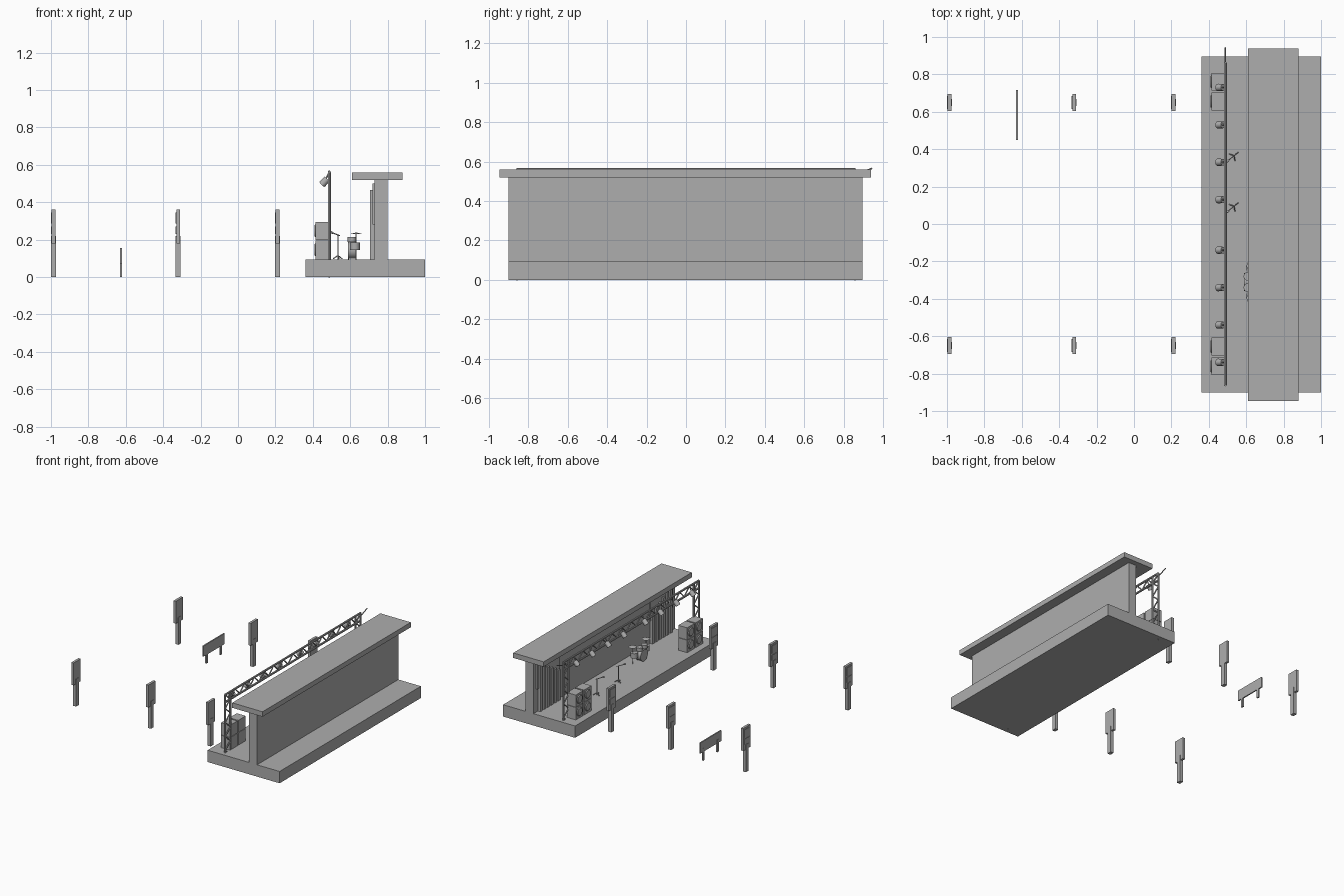
import bpy, math
from mathutils import Vector

if "Cube" in bpy.data.objects:
    bpy.data.objects.remove(bpy.data.objects["Cube"], do_unlink=True)

grey = bpy.data.materials.new("plain_grey")
grey.use_nodes = True
GREY = (0.42, 0.42, 0.42, 1)
grey.diffuse_color = GREY
grey.node_tree.nodes["Principled BSDF"].inputs["Base Color"].default_value = GREY


def finish(name):
    ob = bpy.context.object
    ob.name = name
    ob.data.materials.append(grey)
    return ob


def box(name, x0, x1, y0, y1, z0, z1):
    bpy.ops.mesh.primitive_cube_add(size=1, location=((x0 + x1) / 2, (y0 + y1) / 2, (z0 + z1) / 2))
    ob = finish(name)
    ob.scale = (x1 - x0, y1 - y0, z1 - z0)
    return ob


def rod(name, a, b, r, sides=8, r2=None):
    a, b = Vector(a), Vector(b)
    d = b - a
    bpy.ops.mesh.primitive_cone_add(vertices=sides, radius1=r, radius2=r if r2 is None else r2,
                                    depth=d.length, location=(a + b) / 2)
    ob = finish(name)
    ob.rotation_euler = d.to_track_quat('Z', 'Y').to_euler()
    if sides > 8:
        bpy.ops.object.shade_smooth_by_angle(angle=math.radians(40))
    return ob


# Stage shell
FLOOR = 0.095
box("stage_floor", 0.36, 1.0, -0.9, 0.895, 0, FLOOR)
box("back_wall", 0.73, 0.80, -0.9, 0.895, FLOOR, 0.52)
box("roof", 0.61, 0.88, -0.945, 0.938, 0.52, 0.56)

# Stepped slats on the back wall, tallest at the outside
for side in (-1, 1):
    for i in range(6):
        y = side * (0.60 + i * 0.045)
        box("wall_slat", 0.707, 0.73, y - 0.014, y + 0.014, FLOOR, 0.34 + i * 0.025)
    box("wall_backing", 0.72, 0.73, side * 0.72 - 0.14, side * 0.72 + 0.14, 0.28, 0.5)

# Lattice truss: two towers and a top beam
TX, OUT, INN, TOP, LOW = 0.488, 0.86, 0.795, 0.56, 0.50


def lattice(name, start, end, across, count):
    """Two rails joined by a zigzag of thin braces."""
    start, end, across = Vector(start), Vector(end), Vector(across)
    rod(name + "_rail", start, end, 0.008)
    rod(name + "_rail", start + across, end + across, 0.008)
    for i in range(count):
        p = start.lerp(end, i / count)
        q = start.lerp(end, (i + 1) / count)
        if i % 2:
            p += across
        else:
            q += across
        rod(name + "_brace", p, q, 0.005, 6)


for side in (-1, 1):
    lattice("truss_tower", (TX, side * OUT, 0), (TX, side * OUT, TOP), (0, side * (INN - OUT), 0), 10)
lattice("truss_beam", (TX, -OUT, TOP), (TX, OUT, TOP), (0, 0, LOW - TOP), 28)
rod("loose_brace", (TX, 0.85, 0.53), (TX, 0.944, 0.566), 0.004, 6)

# Spotlights under the beam
for y in (0.73, 0.53, 0.33, 0.13, -0.14, -0.34, -0.54, -0.74):
    rod("spotlight", (0.477, y, 0.525), (0.449, y, 0.495), 0.018, 16, 0.02)
    rod("spotlight_lens", (0.452, y, 0.498), (0.447, y, 0.4925), 0.015, 16)
    rod("spotlight_arm", (0.468, y, 0.52), (TX, y, TOP), 0.004, 6)

# Loudspeaker stacks with cones on the audience side
for side in (-1, 1):
    for y in (0.655, 0.76):
        yc = side * y
        for z0, z1 in ((FLOOR, 0.195), (0.198, 0.295)):
            box("speaker_cabinet", 0.415, 0.494, yc - 0.047, yc + 0.047, z0, z1)
            zc = (z0 + z1) / 2
            rod("speaker_cone", (0.416, yc, zc), (0.409, yc, zc), 0.036, 20, 0.03)

# Microphone stands on tripods
for y in (0.365, 0.095):
    rod("mic_pole", (0.535, y, FLOOR), (0.535, y, 0.225), 0.003, 6)
    rod("mic_boom", (0.545, y + 0.008, 0.221), (0.5, y - 0.028, 0.238), 0.003, 6)
    rod("microphone", (0.506, y - 0.024, 0.236), (0.493, y - 0.034, 0.241), 0.006, 10)
    for k in range(3):
        a = k * math.tau / 3 + 0.7
        rod("mic_leg", (0.535, y, 0.115),
            (0.535 + 0.028 * math.cos(a), y + 0.028 * math.sin(a), FLOOR + 0.003), 0.003, 6)

# Drum kit
DY = -0.31
rod("bass_drum", (0.593, DY, 0.142), (0.628, DY, 0.142), 0.044, 24)
for s in (-1, 1):
    rod("bass_drum_hoop", (0.61 + s * 0.017, DY, 0.142), (0.61 + s * 0.021, DY, 0.142), 0.047, 24)
    rod("tom", (0.609, DY + s * 0.03, 0.188), (0.609, DY + s * 0.03, 0.215), 0.023, 20)
    rod("side_drum", (0.625, DY + s * 0.075, 0.145), (0.625, DY + s * 0.075, 0.185), 0.026, 20)
    rod("cymbal_pole", (0.632, DY + s * 0.085, FLOOR), (0.632, DY + s * 0.085, 0.238), 0.003, 6)
    rod("cymbal", (0.632, DY + s * 0.085, 0.231), (0.632, DY + s * 0.085, 0.237), 0.03, 20, 0.006)

# Signposts with raised panels on the face turned from the stage
for x in (-0.986, -0.32, 0.211):
    for y in (-0.65, 0.65):
        box("sign_post", x - 0.014, x + 0.013, y - 0.018, y + 0.018, 0, 0.22)
        box("sign_board", x - 0.01, x + 0.01, y - 0.045, y + 0.045, 0.18, 0.36)
        box("sign_panel", x - 0.013, x - 0.01, y - 0.034, y + 0.034, 0.285, 0.345)
        box("sign_panel", x - 0.013, x - 0.01, y - 0.034, y + 0.034, 0.23, 0.27)

# Low notice board
box("notice_board", -0.63, -0.62, 0.45, 0.717, 0.07, 0.155)
for y in (0.495, 0.675):
    box("notice_leg", -0.632, -0.62, y - 0.01, y + 0.01, 0, 0.1)
